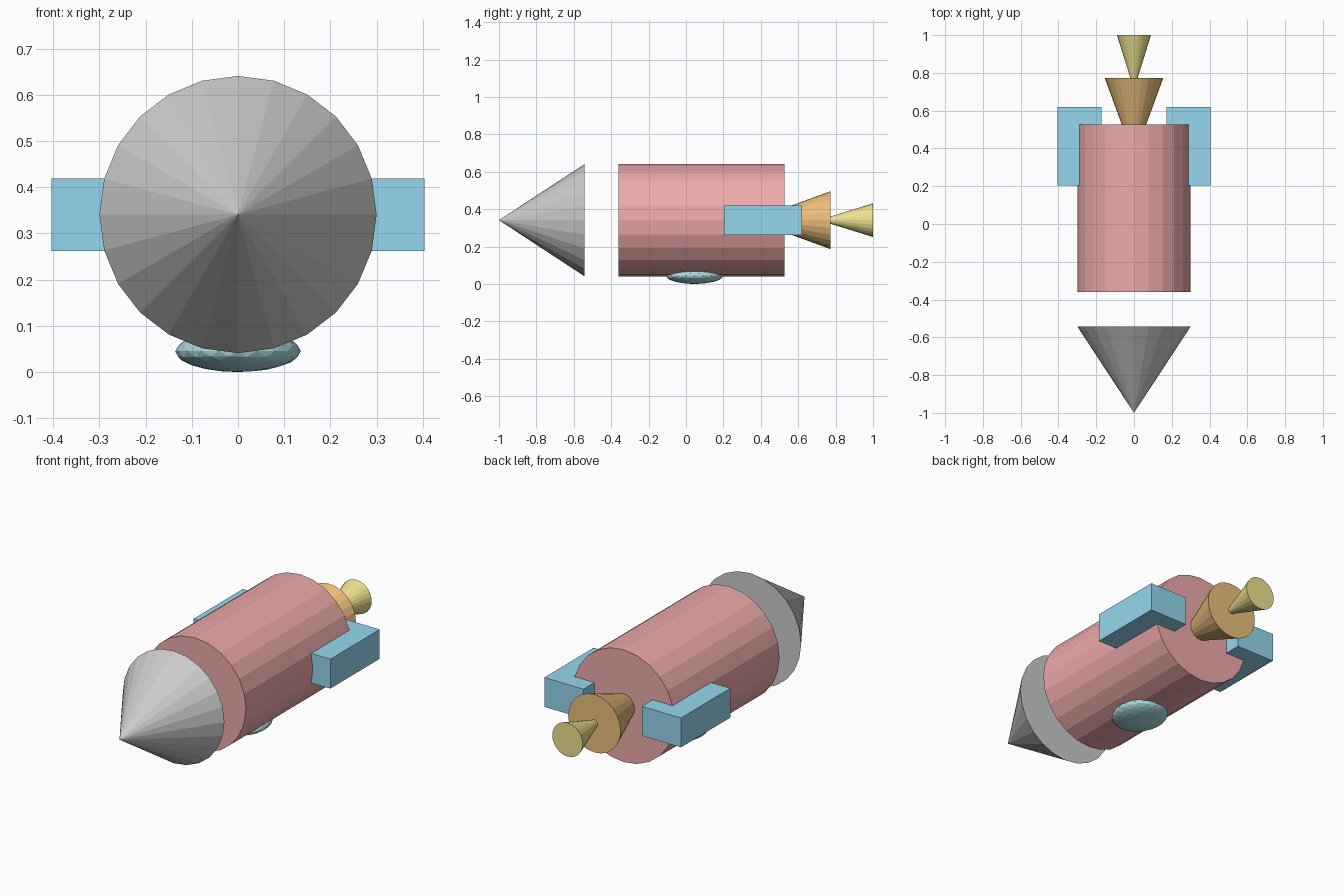
import bpy
from math import radians

if "Cube" in bpy.data.objects:
    bpy.data.objects.remove(bpy.data.objects["Cube"])

AXIS_Z = 0.341   # height of the capsule's long axis
SIDES = 24


def finish(name, color=None):
    obj = bpy.context.object
    obj.name = name
    if color:
        mat = bpy.data.materials.new(name + "_colour")
        mat.diffuse_color = (*color, 1)
        mat.use_nodes = True
        mat.node_tree.nodes["Principled BSDF"].inputs["Base Color"].default_value = mat.diffuse_color
        obj.data.materials.append(mat)
    return obj


def cone(name, tip_y, base_y, radius, color=None):
    # Solid cone lying along y with its tip toward the front
    bpy.ops.mesh.primitive_cone_add(
        vertices=SIDES, radius1=radius, radius2=0, depth=base_y - tip_y,
        location=(0, (tip_y + base_y) / 2, AXIS_Z), rotation=(radians(90), 0, 0))
    return finish(name, color)


# Nose, floating ahead of the body
cone("nose_cone", -1.0, -0.543, 0.30)

# Main body
bpy.ops.mesh.primitive_cylinder_add(
    vertices=SIDES, radius=0.30, depth=0.888,
    location=(0, 0.083, AXIS_Z), rotation=(radians(90), 0, 0))
finish("body", (0.85, 0.40, 0.40))

# Engine nozzle and exhaust flame
cone("engine_nozzle", 0.35, 0.773, 0.155, (0.85, 0.52, 0.20))
cone("exhaust_flame", 0.71, 1.0, 0.09, (0.86, 0.76, 0.28))

# Side fins
for side, name in ((-1, "left_fin"), (1, "right_fin")):
    bpy.ops.mesh.primitive_cube_add(size=1, location=(side * 0.288, 0.411, AXIS_Z))
    fin = finish(name, (0.30, 0.68, 0.85))
    fin.scale = (0.232, 0.416, 0.157)

# Flattened belly pod
bpy.ops.mesh.primitive_ico_sphere_add(subdivisions=3, radius=1, location=(0, 0.046, 0.045))
pod = finish("belly_pod", (0.40, 0.72, 0.75))
pod.scale = (0.136, 0.154, 0.045)
